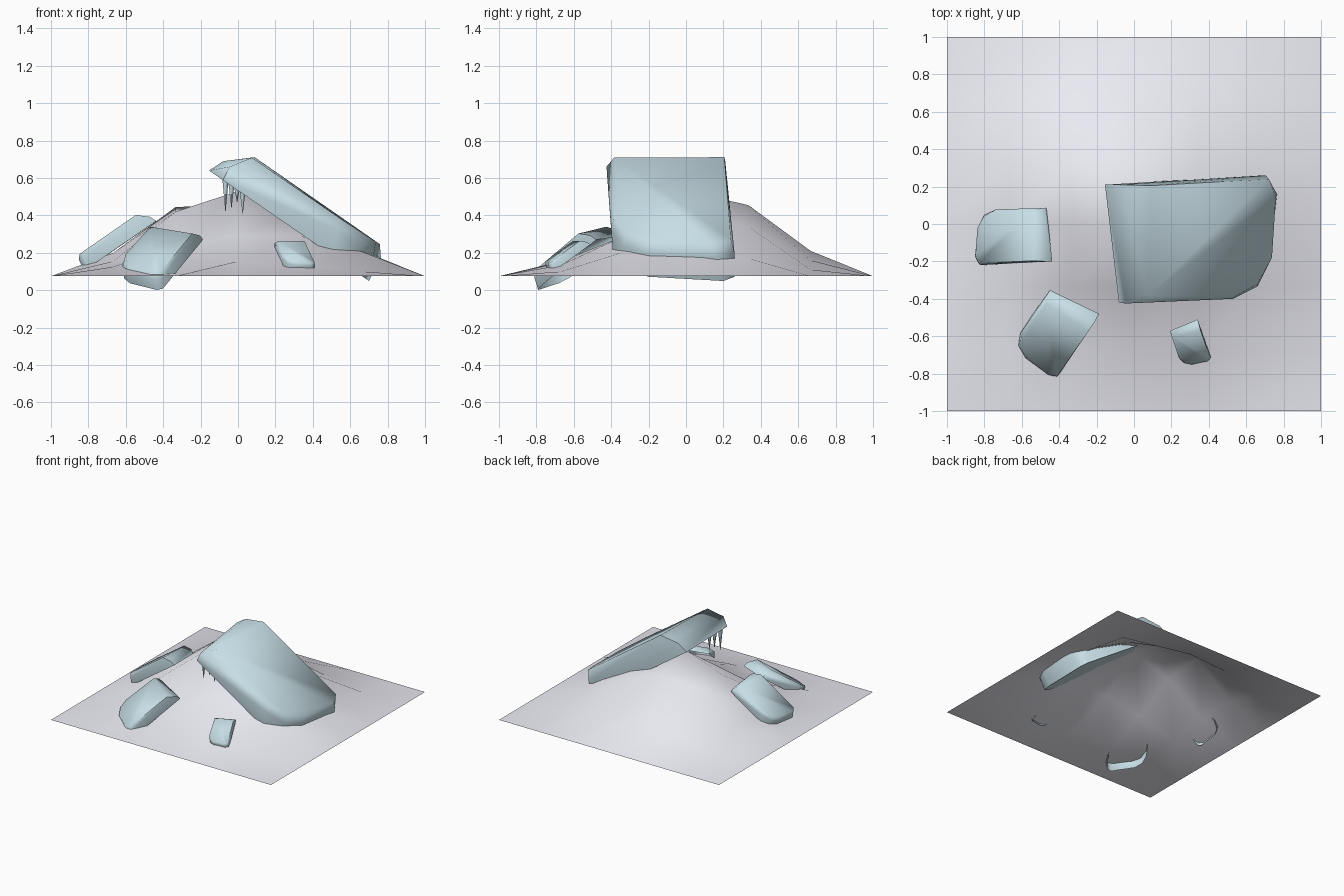
import bpy, bmesh, math
from mathutils import Matrix, Vector

if "Cube" in bpy.data.objects:
    bpy.data.objects.remove(bpy.data.objects["Cube"])


def material(name, rgb):
    m = bpy.data.materials.new(name)
    m.diffuse_color = (*rgb, 1)
    m.use_nodes = True
    m.node_tree.nodes["Principled BSDF"].inputs["Base Color"].default_value = m.diffuse_color
    return m


SNOW = material("snow", (0.83, 0.83, 0.90))
ICE = material("ice", (0.57, 0.73, 0.79))


def finish(name, bm, mat, angle):
    mesh = bpy.data.meshes.new(name)
    bm.to_mesh(mesh)
    bm.free()
    mesh.materials.append(mat)
    ob = bpy.data.objects.new(name, mesh)
    bpy.context.collection.objects.link(ob)
    bpy.ops.object.select_all(action='DESELECT')
    ob.select_set(True)
    bpy.context.view_layer.objects.active = ob
    bpy.ops.object.shade_smooth_by_angle(angle=math.radians(angle))
    return ob


# Snow mound: open 6 x 6 grid, heights of the inner points from front row to back
HEIGHTS = [
    (.125, .09, .155, .135, .10),
    (.155, .24, .29, .29, .205),
    (.20, .42, .53, .42, .21),
    (.20, .445, .455, .34, .17),
    (.13, .19, .21, .16, .11),
]
bm = bmesh.new()
bmesh.ops.create_grid(bm, x_segments=6, y_segments=6, size=1)
for v in bm.verts:
    i, j = round((v.co.x + 1) * 3), round((v.co.y + 1) * 3)
    v.co.z = HEIGHTS[j - 1][i - 1] if 0 < i < 6 and 0 < j < 6 else .075
finish("snow_mound", bm, SNOW, 70)

# Ice slab outlines (along slope, across, thickness) for bottom, middle and top
RINGS = [
    [(0, .21, 0), (.09, -.42, 0), (.80, -.39, 0), (.93, -.32, 0),
     (1.0, -.2, 0), (1.04, .2, 0), (1.0, .26, 0)],
    [(.035, .21, .085), (.08, -.425, .08), (.74, -.40, .13), (.90, -.335, .13),
     (.98, -.2, .13), (1.02, .16, .14), (.96, .26, .12)],
    [(.16, .205, .197), (.15, -.385, .187), (.72, -.385, .187), (.86, -.32, .19),
     (.95, -.18, .195), (.975, .14, .195), (.93, .24, .195)],
]
C, S = .823, .568  # cosine and sine of the slab's slope


def ice_slab(name, corner, turn, scale, roll=0, base=False):
    """Sloping slab placed by its high back corner; base closes the underside."""
    bm = bmesh.new()
    m = (Matrix.Translation(corner) @ Matrix.Rotation(math.radians(turn), 4, 'Z')
         @ Matrix.Rotation(math.radians(roll), 4, 'X') @ Matrix.Scale(scale, 4))
    rings = [[bm.verts.new(m @ Vector((C * u + S * w, y - .21, C * w - S * u)))
              for u, y, w in ring] for ring in RINGS]
    n = len(rings[0])
    for lo, hi in zip(rings, rings[1:]):
        for k in range(n):
            bm.faces.new((lo[k], lo[(k + 1) % n], hi[(k + 1) % n], hi[k]))
    bm.faces.new(rings[-1])
    if base:
        bm.faces.new(rings[0][::-1])
    finish(name, bm, ICE, 80)


ice_slab("large_ice_slab", (-.155, .21, .64), 0, 1, base=True)
ice_slab("left_ice_slab", (-.437, -.20, .37), 179.5, .45)
ice_slab("front_ice_slab", (-.187, -.48, .27), 237.5, .46, -8)
ice_slab("small_ice_slab", (.34, -.51, .245), 286, .25)

# Icicles under the overhanging end of the large slab
for k, (x, y, top, tip) in enumerate([(-.067, -.35, .595, .42), (-.035, -.32, .575, .44),
                                      (-.005, -.36, .555, .47), (.025, -.34, .54, .41)]):
    bm = bmesh.new()
    bmesh.ops.create_cone(bm, cap_ends=True, segments=6, radius1=.001, radius2=.019,
                          depth=top - tip,
                          matrix=Matrix.Translation((x, y, (top + tip) / 2)))
    finish(f"icicle_{k + 1}", bm, ICE, 65)
